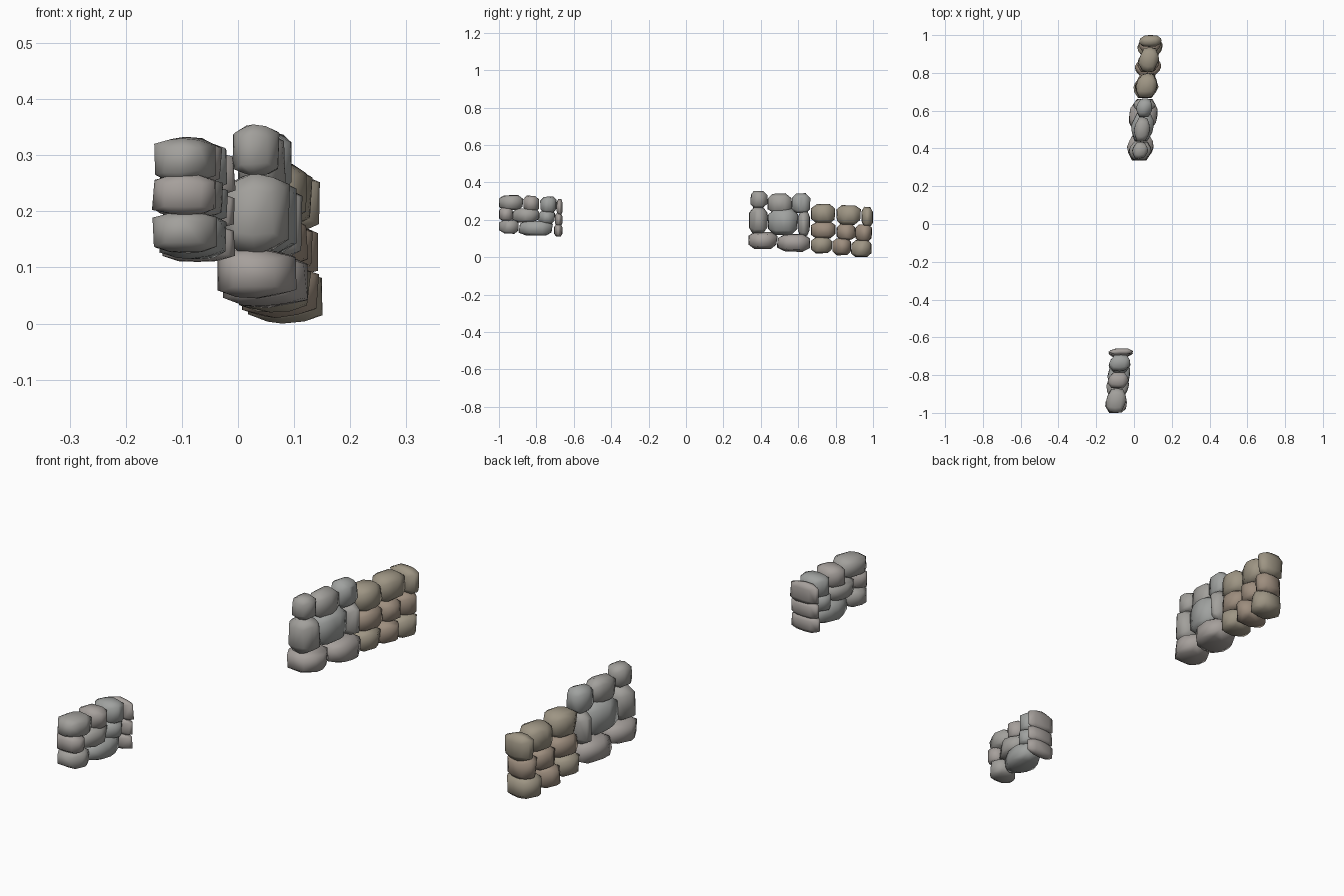
import bpy, bmesh, random
from mathutils import Vector

if "Cube" in bpy.data.objects:
    bpy.data.objects.remove(bpy.data.objects["Cube"])

random.seed(4)


def material(name, rgb):
    m = bpy.data.materials.new(name)
    m.diffuse_color = (*rgb, 1)
    m.use_nodes = True
    m.node_tree.nodes["Principled BSDF"].inputs["Base Color"].default_value = m.diffuse_color
    return m


GREY = [material("grey_stone", (0.36, 0.35, 0.33)),
        material("cool_grey_stone", (0.35, 0.36, 0.35)),
        material("warm_grey_stone", (0.38, 0.35, 0.33))]
BROWN = [material("tan_stone", (0.34, 0.30, 0.23)),
         material("brown_stone", (0.34, 0.27, 0.21))]

# Unit boulder: octagon side-on, widest across the middle, peaked top and bottom
SIGNS = (-1, 1)
UNIT = []
for a in SIGNS:
    for b in SIGNS:
        UNIT += [(0, 0.55 * a, b), (0, a, 0.55 * b), (a, 0, 0.68 * b)]
        for c in SIGNS:
            UNIT += [(0.9 * a, 0.4 * b, 0.68 * c),
                     (0.55 * a, 0.95 * b, 0.52 * c),
                     (0.5 * a, 0.5 * b, 0.92 * c)]


def stone(name, y0, y1, z0, z1, half, mat):
    """One faceted boulder filling the given box, lying along the wall line."""
    pts = [Vector([v + random.uniform(-0.06, 0.06) for v in p]) for p in UNIT]
    bm = bmesh.new()
    for p in pts:
        bm.verts.new(p)
    res = bmesh.ops.convex_hull(bm, input=bm.verts[:])
    loose = [v for v in bm.verts if not v.link_faces]
    bmesh.ops.delete(bm, geom=loose, context='VERTS')
    bmesh.ops.recalc_face_normals(bm, faces=bm.faces[:])
    # fit to the box, following the slant of the wall
    cy = (y0 + y1) / 2
    cx = 0.095 * cy - 0.005
    lo = [min(v.co[i] for v in bm.verts) for i in range(3)]
    hi = [max(v.co[i] for v in bm.verts) for i in range(3)]
    for v in bm.verts:
        t = [(v.co[i] - lo[i]) / (hi[i] - lo[i]) for i in range(3)]
        y = y0 + (y1 - y0) * t[1]
        v.co = (cx + half * (2 * t[0] - 1) + 0.095 * (y - cy), y,
                z0 + (z1 - z0) * t[2])
    for f in bm.faces:
        f.smooth = True
    me = bpy.data.meshes.new(name)
    bm.to_mesh(me)
    bm.free()
    me.materials.append(mat)
    ob = bpy.data.objects.new(name, me)
    bpy.context.collection.objects.link(ob)


def course(name, mats, half, stones):
    for i, (y0, y1, z0, z1) in enumerate(stones):
        stone(f"{name}_{i + 1}", y0, y1, z0, z1,
              half * random.uniform(0.96, 1.04), random.choice(mats))


# Short wall at the front
course("short_wall_top", GREY, 0.055, [
    (-1, -.87, .25, .333), (-.87, -.785, .243, .33), (-.78, -.692, .236, .325)])
course("short_wall_middle", GREY, 0.059, [
    (-1, -.925, .19, .268), (-.93, -.785, .185, .262), (-.79, -.70, .175, .252)])
course("short_wall_bottom", GREY, 0.058, [
    (-1, -.895, .125, .2), (-.895, -.712, .115, .195)])
# Thin end stones closing the short wall
course("short_wall_end", GREY, 0.064, [
    (-.692, -.66, .225, .312), (-.702, -.66, .165, .235), (-.705, -.66, .11, .178)])

# Long wall, grey half
course("long_wall_grey_top", GREY, 0.042, [
    (.345, .435, .262, .355), (.435, .565, .238, .342), (.565, .665, .236, .342)])
course("long_wall_grey_middle", GREY, 0.059, [
    (.337, .437, .122, .268), (.435, .60, .118, .262), (.597, .663, .108, .248)])
course("long_wall_grey_bottom", GREY, 0.073, [
    (.335, .49, .045, .136), (.487, .663, .028, .126)])

# Long wall, brown half
course("long_wall_brown_top", BROWN[:1], 0.057, [
    (.668, .797, .178, .285), (.803, .935, .17, .278), (.938, 1, .162, .27)])
course("long_wall_brown_middle", BROWN, 0.058, [
    (.667, .80, .1, .19), (.805, .908, .09, .18), (.905, .995, .082, .176)])
course("long_wall_brown_bottom", BROWN, 0.068, [
    (.667, .782, .02, .108), (.782, .882, .01, .1), (.882, .993, 0, .096)])
